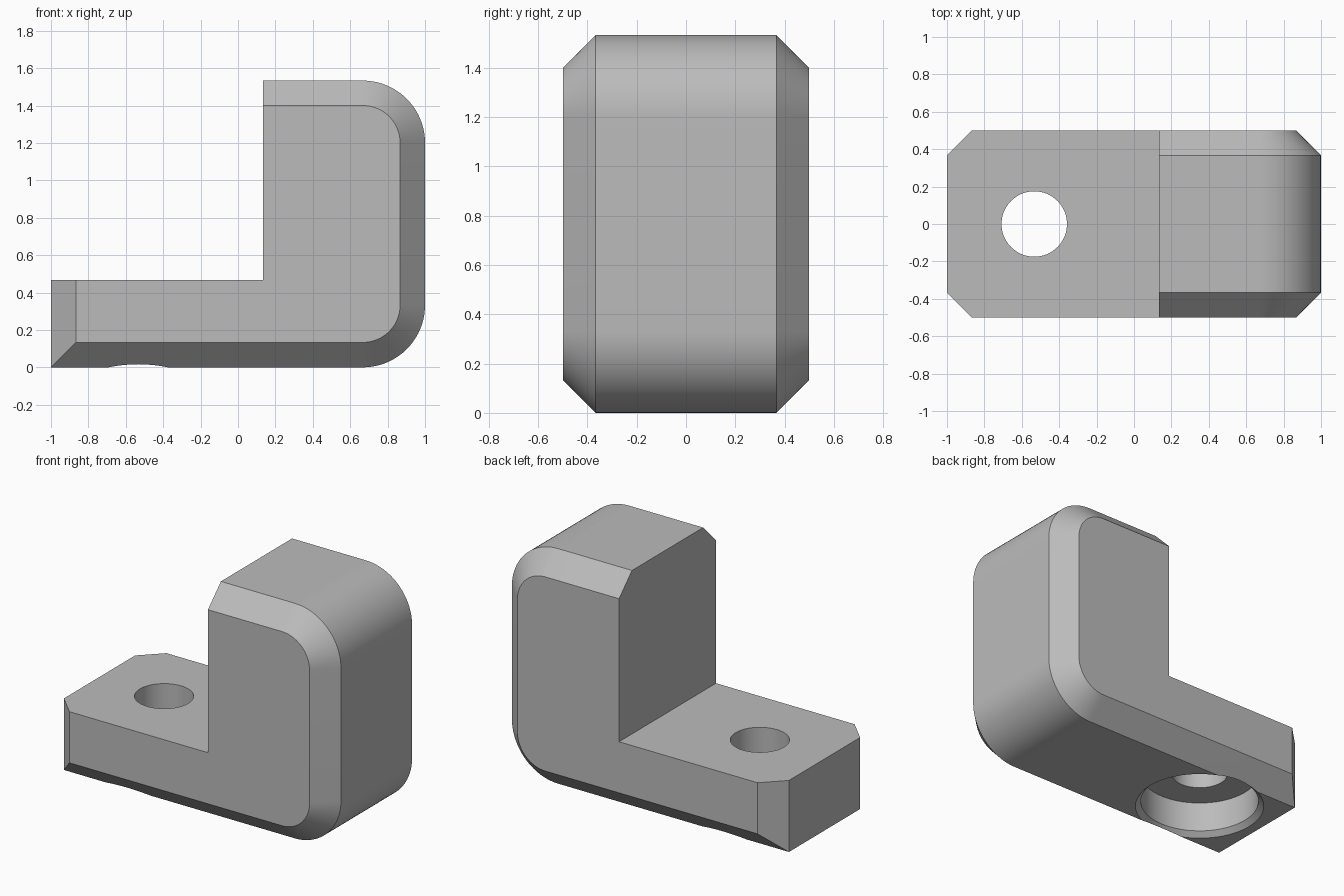
import bpy, bmesh
from math import pi, sin, cos, radians

cube = bpy.data.objects.get("Cube")
if cube:
    bpy.data.objects.remove(cube, do_unlink=True)

# Main dimensions
HALF_WIDTH, CHAMFER, CORNER = 0.5, 0.1333, 0.3333
BASE_TOP, TOP, WALL_X = 0.4667, 1.5333, 0.1333
HOLE_X, SEGMENTS = -0.5333, 64

grey = bpy.data.materials.new("Grey")
grey.use_nodes = True
COLOUR = (0.5, 0.5, 0.5, 1)
grey.diffuse_color = COLOUR
grey.node_tree.nodes["Principled BSDF"].inputs["Base Color"].default_value = COLOUR


def finish(name, bm):
    bmesh.ops.recalc_face_normals(bm, faces=bm.faces)
    mesh = bpy.data.meshes.new(name)
    bm.to_mesh(mesh)
    bm.free()
    mesh.materials.append(grey)
    obj = bpy.data.objects.new(name, mesh)
    bpy.context.collection.objects.link(obj)
    return obj


def loft(bm, rings):
    """Skin a list of equal-length rings and cap both ends."""
    loops = [[bm.verts.new(p) for p in ring] for ring in rings]
    for a, b in zip(loops, loops[1:]):
        for i in range(len(a)):
            j = (i + 1) % len(a)
            bm.faces.new((a[i], a[j], b[j], b[i]))
    bm.faces.new(loops[0])
    bm.faces.new(loops[-1])


def arc(cx, cz, radius, start, steps=20):
    angles = [start + pi / 2 * i / steps for i in range(steps + 1)]
    return [(cx + radius * cos(a), cz + radius * sin(a)) for a in angles]


def bracket_ring(y, inset):
    """L profile; only the outer edges move in with the inset."""
    r, cx = CORNER - inset, 1 - CORNER
    outline = [(-1 + inset, BASE_TOP), (-1 + inset, inset)]
    outline += arc(cx, CORNER, r, -pi / 2)
    outline += arc(cx, TOP - CORNER, r, 0)
    outline += [(WALL_X, TOP - inset), (WALL_X, BASE_TOP)]
    return [(x, y, z) for x, z in outline]


# L-shaped body with chamfered outer edges
inner = HALF_WIDTH - CHAMFER
bm = bmesh.new()
loft(bm, [bracket_ring(-HALF_WIDTH, CHAMFER), bracket_ring(-inner, 0),
          bracket_ring(inner, 0), bracket_ring(HALF_WIDTH, CHAMFER)])
bracket = finish("corner_bracket", bm)

# Screw hole with a counterbore and bevelled rim underneath
hole_profile = [(0.45, -0.05), (0.3667, 0.0333), (0.3667, 0.2333),
                (0.175, 0.2333), (0.175, 0.6)]
bm = bmesh.new()
loft(bm, [[(HOLE_X + r * cos(2 * pi * i / SEGMENTS), r * sin(2 * pi * i / SEGMENTS), z)
           for i in range(SEGMENTS)] for r, z in hole_profile])
cutter = finish("hole_cutter", bm)
cutter.hide_render = True

cut = bracket.modifiers.new("screw_hole", "BOOLEAN")
cut.operation, cut.solver, cut.object = "DIFFERENCE", "EXACT", cutter
bpy.ops.object.select_all(action="DESELECT")
bracket.select_set(True)
bpy.context.view_layer.objects.active = bracket
bpy.ops.object.modifier_apply(modifier=cut.name)
bpy.data.objects.remove(cutter, do_unlink=True)
bpy.ops.object.shade_smooth_by_angle(angle=radians(30))
